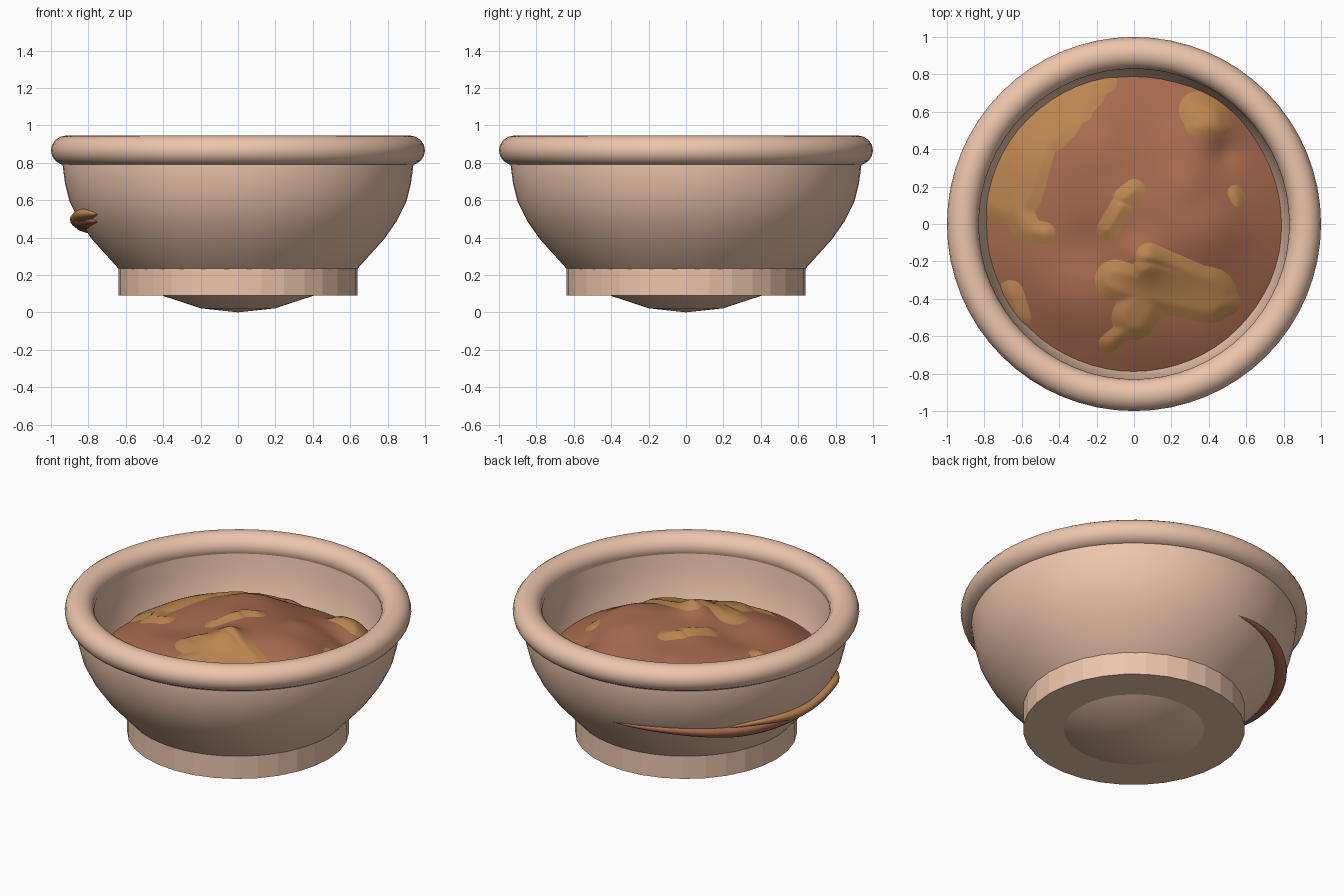
import bpy, math
from math import sin, cos, pi, hypot, exp, radians

if "Cube" in bpy.data.objects:
    bpy.data.objects.remove(bpy.data.objects["Cube"])


def material(name, rgb):
    m = bpy.data.materials.new(name)
    m.diffuse_color = (*rgb, 1)
    m.use_nodes = True
    m.node_tree.nodes["Principled BSDF"].inputs["Base Color"].default_value = m.diffuse_color
    return m


CLAY = material("clay", (0.85, 0.56, 0.41))
BROWN = material("brown_stew", (0.39, 0.145, 0.078))
ORANGE = material("orange_stew", (0.50, 0.235, 0.08))


def make(name, verts, faces, mat, angle=40):
    me = bpy.data.meshes.new(name)
    me.from_pydata(verts, [], faces)
    me.materials.append(mat)
    me.validate()
    ob = bpy.data.objects.new(name, me)
    bpy.context.collection.objects.link(ob)
    bpy.ops.object.select_all(action='DESELECT')
    ob.select_set(True)
    bpy.context.view_layer.objects.active = ob
    if angle:
        bpy.ops.object.shade_smooth_by_angle(angle=radians(angle))
    return ob


def lathe(name, profile, mat, n=64, angle=40, closed=False):
    k = len(profile)
    verts = [(r * cos(2 * pi * i / n), r * sin(2 * pi * i / n), z)
             for i in range(n) for r, z in profile]
    faces = []
    for i in range(n):
        a, b = i * k, (i + 1) % n * k
        for j in range(k if closed else k - 1):
            j2 = (j + 1) % k
            faces.append((a + j, b + j, b + j2, a + j2))
    ob = make(name, verts, faces, mat, 0)
    # weld the poles
    import bmesh
    bm = bmesh.new()
    bm.from_mesh(ob.data)
    bmesh.ops.remove_doubles(bm, verts=bm.verts, dist=1e-5)
    bmesh.ops.recalc_face_normals(bm, faces=bm.faces)
    bm.to_mesh(ob.data)
    bm.free()
    if angle:
        bpy.ops.object.shade_smooth_by_angle(angle=radians(angle))
    return ob


# Bowl wall: outer curve up, inner curve down
lathe("bowl", [(0, 0), (.2, .022), (.4, .088), (.53, .155), (.64, .235),
               (.78, .39), (.85, .49), (.9, .59), (.925, .69), (.938, .79),
               (.93, .87), (.84, .87), (.825, .74), (.795, .58), (.71, .41),
               (.55, .25), (.3, .14), (0, .1)], CLAY, angle=50)

# Rounded rim
lathe("rim", [(.915 + .085 * cos(a * pi / 8), .866 + .08 * sin(a * pi / 8))
              for a in range(16)], CLAY, closed=True)

# Faceted foot
lathe("foot", [(0, .09), (.64, .09), (.64, .236), (0, .236)], CLAY, n=32, angle=0)

# Lumps on the stew surface: x, y, radius, height
BUMPS = [(.05, -.19, .11, .06), (.42, -.02, .2, .05), (-.2, .45, .2, .045),
         (.42, .55, .16, .06), (-.28, -.12, .16, -.035), (-.1, .1, .12, .01),
         (.3, .23, .12, .03), (.48, .38, .08, -.03), (-.35, -.45, .2, .02),
         (.25, -.4, .15, -.02), (-.6, .35, .2, .02), (.1, .55, .15, -.01)]

# Orange patches as capsules: x1, y1, x2, y2, radius
PATCHES = [(-.28, .72, -.6, .5, .13), (-.6, .5, -.68, .2, .2), (-.46, .5, -.4, .56, .12),
           (-.68, .2, -.58, -.02, .08), (-.57, -.03, -.48, -.05, .06),
           (-.3, .76, -.15, .76, .06), (-.28, .6, -.26, .66, .06),
           (.34, .61, .41, .58, .1), (.33, .53, .46, .53, .06),
           (-.14, -.03, -.07, .09, .06), (-.05, .14, .0, .18, .06),
           (.08, -.17, .45, -.33, .07), (.1, -.32, .4, -.38, .15),
           (.05, -.35, -.1, -.3, .11), (.03, -.45, .0, -.5, .12),
           (-.02, -.54, -.14, -.64, .05), (.45, -.35, .5, -.42, .07),
           (-.66, -.37, -.62, -.5, .07), (.54, .17, .56, .13, .04)]


def stew_z(x, y):
    z = .56 + .22 * (1 - (x * x + y * y) / .64)
    z += .006 * sin(7 * x + 3 * y) * cos(6 * y - 2 * x)
    return z + sum(h * exp(-((x - a) ** 2 + (y - b) ** 2) / (r * r))
                   for a, b, r, h in BUMPS)


def patch_depth(x, y):
    best = -1
    for a, b, c, d, r in PATCHES:
        ux, uy = c - a, d - b
        t = ((x - a) * ux + (y - b) * uy) / (ux * ux + uy * uy)
        t = min(1, max(0, t))
        best = max(best, r - hypot(x - a - t * ux, y - b - t * uy))
    return best


def disc(name, height, mat, keep=None, rings=70, n=160, radius=.805):
    pts = [(radius * (i + .02) / rings * cos(2 * pi * j / n),
            radius * (i + .02) / rings * sin(2 * pi * j / n))
           for i in range(rings + 1) for j in range(n)]
    verts = [(x, y, height(x, y)) for x, y in pts]
    faces = [(i * n + j, (i + 1) * n + j, (i + 1) * n + (j + 1) % n, i * n + (j + 1) % n)
             for i in range(rings) for j in range(n)]
    if keep:
        ok = [keep(x, y) for x, y in pts]
        faces = [f for f in faces if all(ok[v] for v in f)]
        used = sorted({v for f in faces for v in f})
        new = {v: i for i, v in enumerate(used)}
        verts = [verts[v] for v in used]
        faces = [tuple(new[v] for v in f) for f in faces]
    return make(name, verts, faces, mat, 80)


# Stew surface and the orange sauce that breaks through it
disc("stew", stew_z, BROWN)
disc("sauce", lambda x, y: stew_z(x, y) + min(.022, .35 * patch_depth(x, y)),
     ORANGE, keep=lambda x, y: patch_depth(x, y) > -.025)


# Spill clinging to the outside of the bowl
def spill(name, a0, a1, z0, z1, thick, tall, mat, steps=48, m=14):
    verts, faces = [], []
    for i in range(steps + 1):
        t = i / steps
        a = radians(a0 + (a1 - a0) * t)
        size = max(.02, min(1, 2.2 * t) * min(1, 7 * (1 - t))) ** .7
        zc = z0 + (z1 - z0) * t + .012 * sin(9 * t) - .02 * sin(pi * t)
        for j in range(m):
            b = 2 * pi * j / m
            z = zc + tall * size * sin(b)
            r = .848 + .45 * (zc - .49) + thick * size * cos(b) + .4 * (z - zc)
            verts.append((r * cos(a), r * sin(a), z))
    for i in range(steps):
        for j in range(m):
            k = (j + 1) % m
            faces.append((i * m + j, (i + 1) * m + j, (i + 1) * m + k, i * m + k))
    faces += [tuple(range(m))[::-1], tuple(range(steps * m, steps * m + m))]
    return make(name, verts, faces, mat, 60)


spill("stew_spill", 95, 207, .50, .48, .045, .04, BROWN)
spill("sauce_spill", 140, 210, .50, .52, .052, .035, ORANGE)
